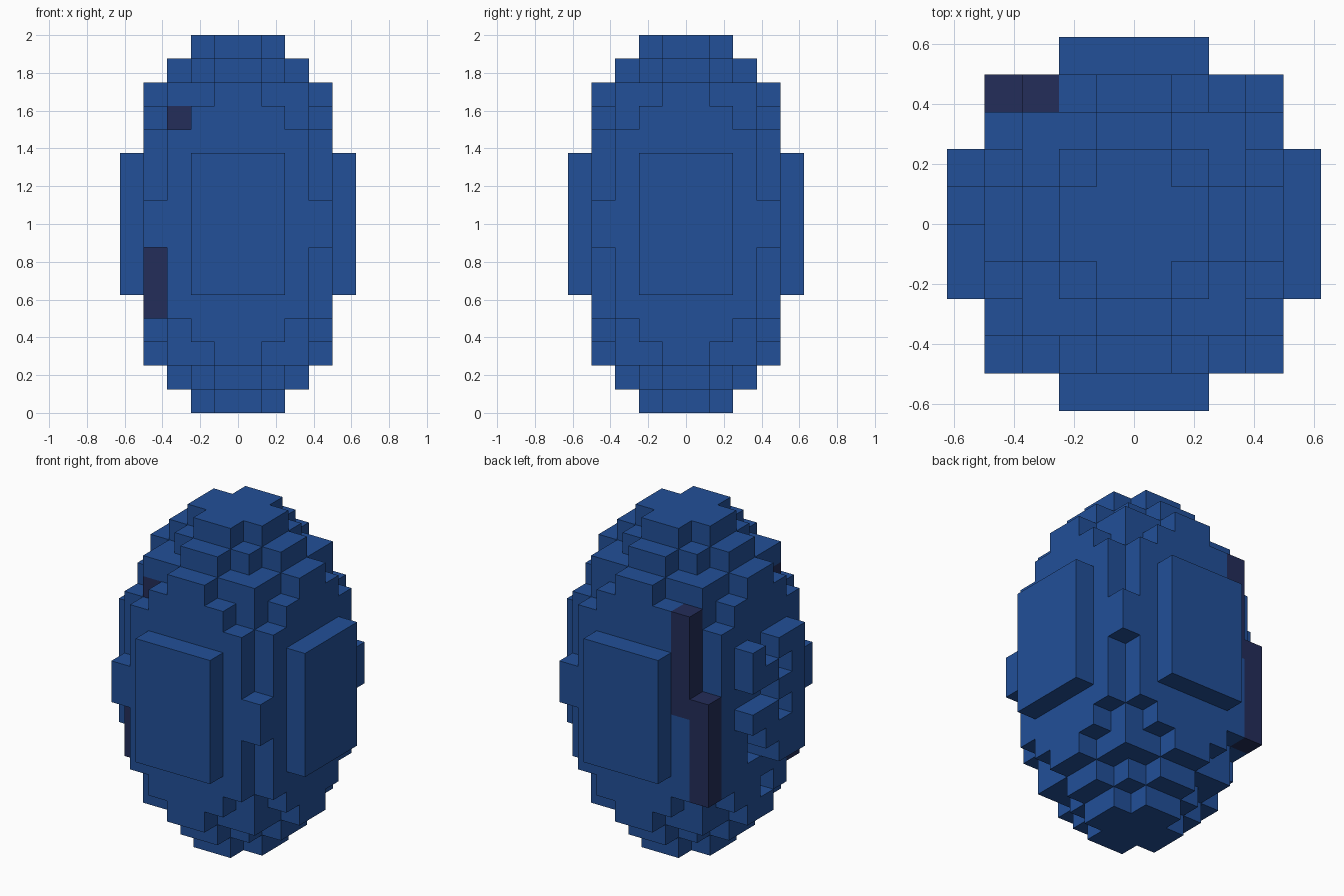
import bpy, bmesh, math
from mathutils import Vector

old = bpy.data.objects.get("Cube")
if old:
    bpy.data.objects.remove(old, do_unlink=True)

CELL = 0.125                 # edge of one block
RADIUS, HALF_HEIGHT = 5, 8   # egg size in blocks


def material(name, rgb):
    m = bpy.data.materials.new(name)
    m.use_nodes = True
    m.diffuse_color = (*rgb, 1)
    m.node_tree.nodes["Principled BSDF"].inputs["Base Color"].default_value = (*rgb, 1)
    return m


blue = material("blue", (0.016, 0.080, 0.315))
navy = material("dark navy", (0.017, 0.026, 0.100))


def column(i, j, k0, k1):
    return {(i, j, k) for k in range(k0, k1 + 1)}


# Blocky egg: every block whose centre lies inside the ellipsoid
egg = {(i, j, k)
       for i in range(-5, 5) for j in range(-5, 5) for k in range(-8, 8)
       if ((i + .5) ** 2 + (j + .5) ** 2) / RADIUS ** 2
       + ((k + .5) / HALF_HEIGHT) ** 2 <= 1}

# Dark blocks along the broken side
streaks = (column(-3, -3, 4, 4) | column(-4, -3, -4, -2)
           | column(-3, 3, 0, 4) | column(-4, 3, -4, 0))

# Missing blocks in the side panel, then the pockets behind it
panel_gaps = {(-5, j, k) for j, k in
              [(0, 2), (-1, 1), (1, 0), (0, 0), (-1, -1), (1, -2), (1, -3), (0, -3)]}
pockets = {(-4, j, k) for j, k in
           [(-1, 1), (-1, -1), (-2, -1), (-1, -2), (-2, -2), (0, -3), (-1, -5)]}
egg -= panel_gaps | pockets | streaks
filled = egg | streaks


def block_object(name, cells, mat):
    """One mesh from the outer faces of a set of blocks."""
    bm = bmesh.new()
    verts = {}

    def vert(p):
        if p not in verts:
            verts[p] = bm.verts.new((p[0] * CELL, p[1] * CELL, (p[2] + HALF_HEIGHT) * CELL))
        return verts[p]

    for c in sorted(cells):
        for axis in range(3):
            u, v = (axis + 1) % 3, (axis + 2) % 3
            for side in (0, 1):
                n = list(c)
                n[axis] += 2 * side - 1
                if tuple(n) in filled:
                    continue
                ring = []
                for du, dv in ((0, 0), (1, 0), (1, 1), (0, 1)):
                    p = list(c)
                    p[axis] += side
                    p[u] += du
                    p[v] += dv
                    ring.append(vert(tuple(p)))
                bm.faces.new(ring if side else ring[::-1])
    # Merge flat neighbouring squares into clean large faces
    bmesh.ops.dissolve_limit(bm, angle_limit=math.radians(1),
                             verts=bm.verts[:], edges=bm.edges[:])
    me = bpy.data.meshes.new(name)
    bm.to_mesh(me)
    bm.free()
    me.materials.append(mat)
    ob = bpy.data.objects.new(name, me)
    bpy.context.collection.objects.link(ob)
    return ob


block_object("egg_body", egg, blue)
block_object("dark_streaks", streaks, navy)
